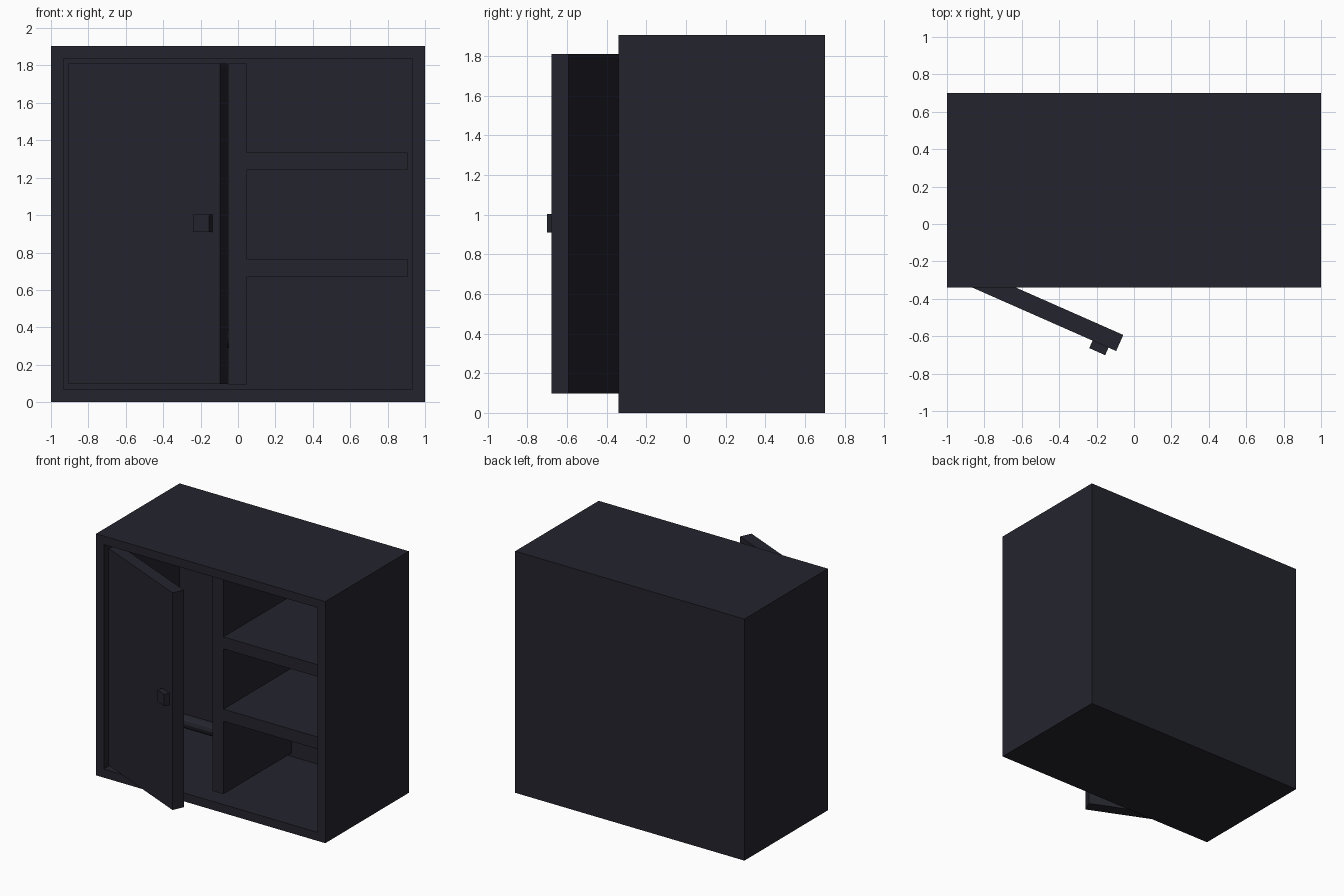
import bpy, bmesh, math
from mathutils import Matrix, Vector

if "Cube" in bpy.data.objects:
    bpy.data.objects.remove(bpy.data.objects["Cube"])

mat = bpy.data.materials.new("dark_blue_black")
mat.diffuse_color = (0.0176, 0.0176, 0.0265, 1)
mat.use_nodes = True
mat.node_tree.nodes["Principled BSDF"].inputs["Base Color"].default_value = mat.diffuse_color


def finish(name, bm, matrix=None):
    me = bpy.data.meshes.new(name)
    bm.to_mesh(me)
    bm.free()
    me.materials.append(mat)
    ob = bpy.data.objects.new(name, me)
    bpy.context.collection.objects.link(ob)
    if matrix:
        ob.matrix_world = matrix
    return ob


def box(name, lo, hi, matrix=None):
    lo, hi = Vector(lo), Vector(hi)
    bm = bmesh.new()
    bmesh.ops.create_cube(bm, size=1, matrix=Matrix.Translation((lo + hi) / 2)
                          @ Matrix.Diagonal((*(hi - lo), 1)))
    return finish(name, bm, matrix)


T = 0.095                      # board thickness
F, B, H = -0.34, 0.70, 1.905   # front, back, height
IN = 1 - T                     # inner half width

# Carcass: one box whose front is inset and pushed in to make the hollow
bm = bmesh.new()
bmesh.ops.create_cube(bm, size=1, matrix=Matrix.Translation((0, (F + B) / 2, H / 2))
                      @ Matrix.Diagonal((2, B - F, H, 1)))
bm.normal_update()
front = [f for f in bm.faces if f.normal.y < -0.9]
bmesh.ops.inset_region(bm, faces=front, thickness=T)
ext = bmesh.ops.extrude_face_region(bm, geom=front)
bmesh.ops.delete(bm, geom=front, context='FACES')
verts = [g for g in ext["geom"] if isinstance(g, bmesh.types.BMVert)]
bmesh.ops.translate(bm, verts=verts, vec=(0, B - F - T, 0))
bmesh.ops.recalc_face_normals(bm, faces=bm.faces)
finish("carcass", bm)

# Divider and shelves sit one board thickness behind the front
box("divider", (-0.05, F + T, T), (0.045, B - T, H - T))
for i, z in enumerate((0.67, 1.24)):
    box(f"shelf_{i + 1}", (0.045, F + T, z), (IN, B - T, z + T))

# Rail across the left compartment
bm = bmesh.new()
bmesh.ops.create_cone(bm, cap_ends=True, segments=12, radius1=0.05, radius2=0.05,
                      depth=IN - 0.05,
                      matrix=Matrix.Translation((-(IN + 0.05) / 2, 0.18, 0.34))
                      @ Matrix.Rotation(math.pi / 2, 4, 'Y'))
finish("rail", bm)

# Door, swung open about its left edge, with a block handle
hinge = Matrix.Translation((-0.905, -0.322, 0)) @ Matrix.Rotation(math.radians(-23.8), 4, 'Z')
L = 0.885
box("door", (0, 0, 0.098), (L, 0.094, H - T), hinge)
box("door_handle", (L - 0.138, -0.044, 0.91), (L - 0.045, 0.04, 1.003), hinge)
